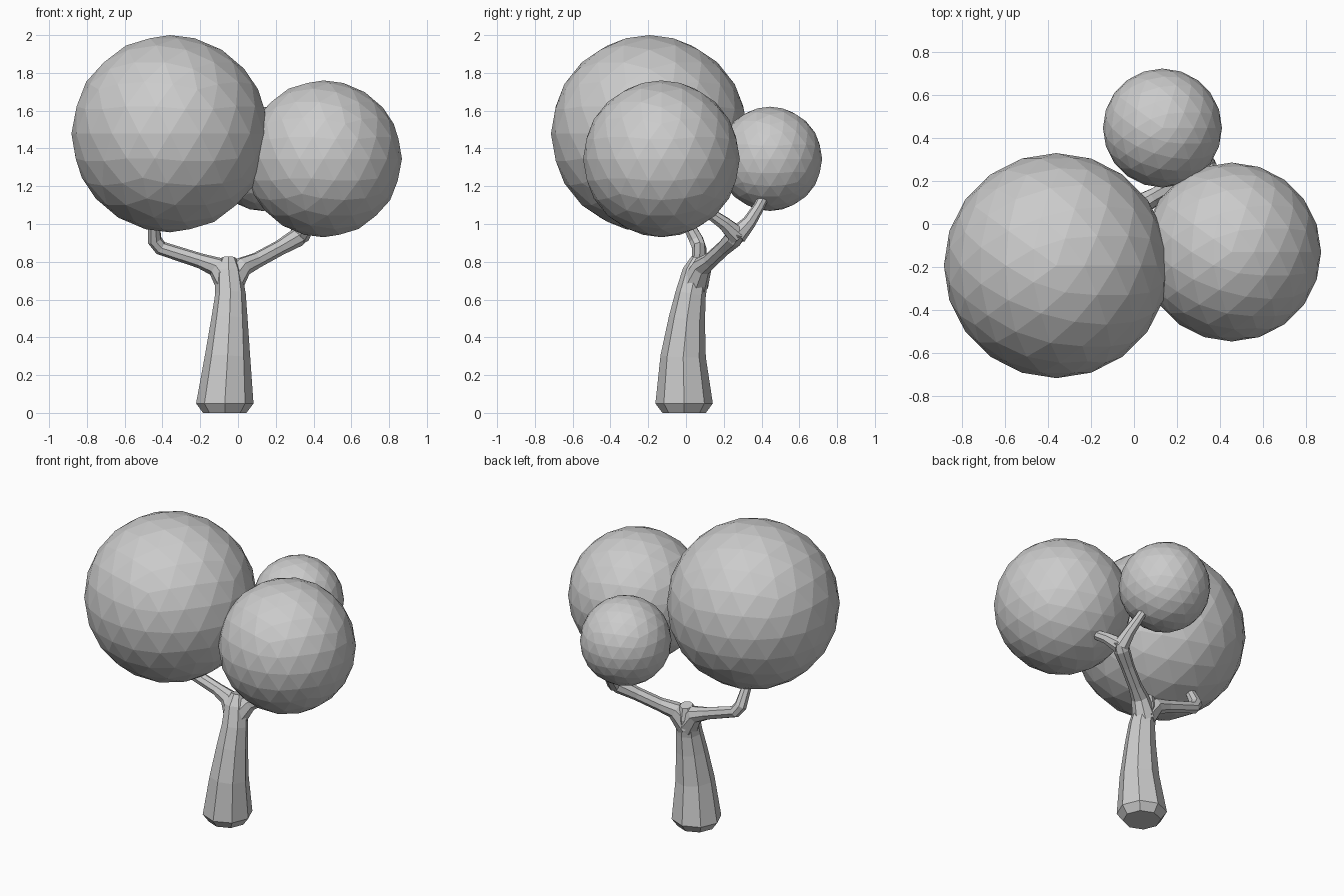
import bpy, bmesh
from math import sin, cos, pi
from mathutils import Vector

if "Cube" in bpy.data.objects:
    bpy.data.objects.remove(bpy.data.objects["Cube"])


def finish(name, bm):
    bmesh.ops.recalc_face_normals(bm, faces=bm.faces)
    mesh = bpy.data.meshes.new(name)
    bm.to_mesh(mesh)
    bm.free()
    obj = bpy.data.objects.new(name, mesh)
    bpy.context.collection.objects.link(obj)
    return obj


def tube(name, points, sides=8, level_ends=False):
    """Flat-sided tube through (x, y, z, radius) points."""
    bm = bmesh.new()
    pts = [Vector(p[:3]) for p in points]
    side = None
    rings = []
    for i, p in enumerate(pts):
        before = (p - pts[i - 1]).normalized() if i > 0 else Vector()
        after = (pts[i + 1] - p).normalized() if i < len(pts) - 1 else Vector()
        axis = (before + after).normalized()
        if level_ends and i < 2:
            axis = Vector((0, 0, 1))
        if side is None:
            side = Vector((0, 1, 0)) if abs(axis.y) < 0.8 else Vector((1, 0, 0))
        # carry the side direction along so the tube does not twist
        side = (side - axis * side.dot(axis)).normalized()
        up = axis.cross(side)
        r = points[i][3]
        rings.append([bm.verts.new(p + r * (cos(a) * side + sin(a) * up))
                      for a in (2 * pi * k / sides for k in range(sides))])
    for a, b in zip(rings, rings[1:]):
        for k in range(sides):
            n = (k + 1) % sides
            bm.faces.new((a[k], a[n], b[n], b[k]))
    bm.faces.new(rings[0][::-1])
    bm.faces.new(rings[-1])
    return finish(name, bm)


def crown(name, centre, radius):
    bm = bmesh.new()
    bmesh.ops.create_icosphere(bm, subdivisions=3, radius=radius)
    bmesh.ops.translate(bm, verts=bm.verts, vec=centre)
    return finish(name, bm)


# Trunk: flared foot, leaning slightly back towards the crotch
tube("trunk", [(-0.07, -0.01, 0, 0.115), (-0.07, -0.01, 0.05, 0.152),
               (-0.055, -0.015, 0.3, 0.12), (-0.045, 0.005, 0.5, 0.096),
               (-0.04, 0.025, 0.63, 0.081), (-0.05, 0.052, 0.75, 0.07),
               (-0.05, 0.068, 0.82, 0.04)], level_ends=True)

# Main branches, thick where they leave the trunk
crotch = (-0.045, 0.045, 0.68, 0.075)
tube("left_branch", [crotch, (-0.115, 0.065, 0.775, 0.054), (-0.2, 0.07, 0.805, 0.04),
                     (-0.41, 0.07, 0.873, 0.038), (-0.442, 0.055, 0.915, 0.039),
                     (-0.445, 0.01, 1.0, 0.032), (-0.445, -0.02, 1.05, 0.028)])
tube("right_branch", [crotch, (0.025, 0.085, 0.775, 0.054), (0.1, 0.13, 0.808, 0.042),
                      (0.22, 0.2, 0.873, 0.041), (0.31, 0.255, 0.925, 0.05),
                      (0.35, 0.28, 0.965, 0.045)])

# Fork at the end of the right branch
tube("fork_front", [(0.33, 0.27, 0.94, 0.052), (0.375, 0.2, 1.005, 0.037),
                    (0.405, 0.12, 1.06, 0.03), (0.41, 0.07, 1.09, 0.028)])
tube("fork_back", [(0.33, 0.27, 0.94, 0.052), (0.32, 0.335, 1.01, 0.037),
                   (0.29, 0.385, 1.09, 0.03), (0.27, 0.41, 1.14, 0.028)])

# Ball-shaped foliage
crown("large_foliage", (-0.36, -0.193, 1.478), 0.522)
crown("medium_foliage", (0.453, -0.13, 1.345), 0.415)
crown("small_foliage", (0.132, 0.445, 1.345), 0.276)
